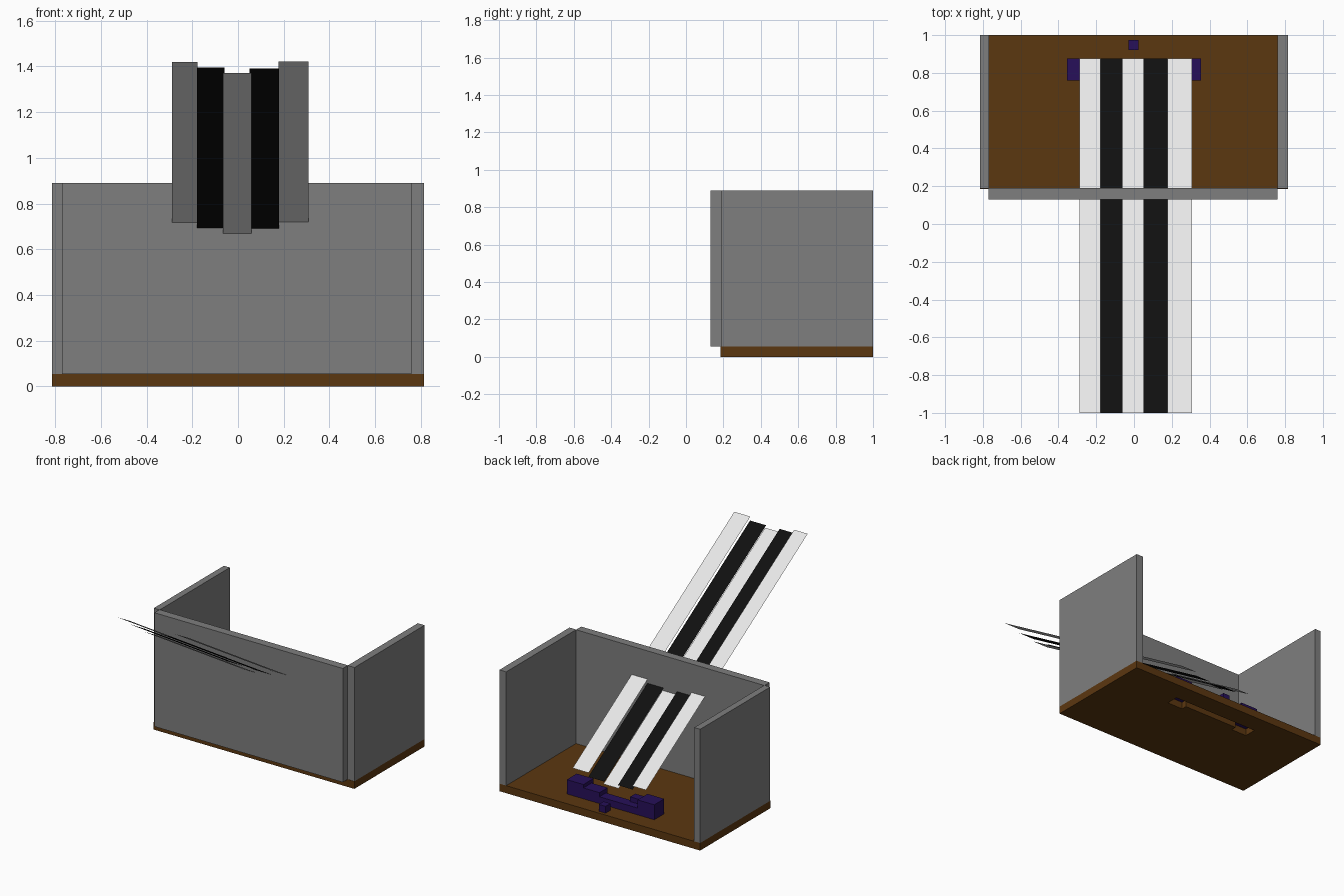
import bpy

if "Cube" in bpy.data.objects:
    bpy.data.objects.remove(bpy.data.objects["Cube"], do_unlink=True)


def material(name, rgb):
    m = bpy.data.materials.new(name)
    m.use_nodes = True
    color = (*rgb, 1)
    m.diffuse_color = color
    m.node_tree.nodes["Principled BSDF"].inputs["Base Color"].default_value = color
    return m


brown = material("brown wood", (0.105, 0.038, 0.005))
grey = material("grey wall", (0.21, 0.21, 0.21))
purple = material("dark purple", (0.02, 0.005, 0.1))
white = material("white stripe", (0.8, 0.8, 0.8))
black = material("black stripe", (0.005, 0.005, 0.005))


def mesh_object(name, verts, faces, mat):
    mesh = bpy.data.meshes.new(name)
    mesh.from_pydata(verts, [], faces)
    mesh.materials.append(mat)
    ob = bpy.data.objects.new(name, mesh)
    bpy.context.collection.objects.link(ob)
    return ob


def box(name, xs, ys, zs, mat):
    verts = [(x, y, z) for x in xs for y in ys for z in zs]
    faces = [(0, 1, 3, 2), (4, 6, 7, 5), (0, 4, 5, 1),
             (2, 3, 7, 6), (0, 2, 6, 4), (1, 5, 7, 3)]
    return mesh_object(name, verts, faces, mat)


# Open-backed tray: floor and three walls
FLOOR = 0.055
TOP = 0.89
floor = box("floor", (-0.815, 0.815), (0.185, 1), (0, FLOOR), brown)
box("front_wall", (-0.77, 0.76), (0.13, 0.19), (FLOOR, TOP), grey)
box("right_wall", (-0.815, -0.767), (0.187, 1), (FLOOR, TOP), grey)
box("left_wall", (0.76, 0.815), (0.187, 1), (FLOOR, TOP), grey)

# Slots through the floor under the stepped bracket
slots = [("left", (0.22, 0.345), (0.77, 0.86)),
         ("middle", (-0.23, 0.23), (0.81, 0.86)),
         ("right", (-0.345, -0.22), (0.77, 0.86))]
for side, xs, ys in slots:
    cutter = box(side + "_slot_cutter", xs, ys, (-0.05, 0.08), brown)
    cutter.hide_render = True
    cutter.hide_set(True)
    cutter.display_type = 'WIRE'
    mod = floor.modifiers.new(side + "_slot", 'BOOLEAN')
    mod.operation = 'DIFFERENCE'
    mod.solver = 'EXACT'
    mod.object = cutter
# Bake the slots and drop the cutters
bpy.context.view_layer.update()
cut = bpy.data.meshes.new_from_object(
    floor.evaluated_get(bpy.context.evaluated_depsgraph_get()))
floor.modifiers.clear()
floor.data = cut
for side, xs, ys in slots:
    bpy.data.objects.remove(bpy.data.objects[side + "_slot_cutter"])

# Stepped bracket on the floor
BASE = 0.05
box("bracket_left_end", (0.22, 0.355), (0.76, 0.875), (BASE, 0.16), purple)
box("bracket_left_step", (0.09, 0.22), (0.78, 0.875), (BASE, 0.135), purple)
box("bracket_middle", (-0.22, 0.09), (0.8, 0.875), (BASE, 0.105), purple)
box("bracket_right_step", (-0.22, -0.12), (0.76, 0.82), (BASE, 0.14), purple)
box("bracket_right_end", (-0.355, -0.22), (0.76, 0.875), (BASE, 0.165), purple)
box("small_block", (-0.03, 0.025), (0.92, 0.975), (BASE, 0.105), purple)

# Sloping paper-thin stripes: x range, height at the raised end
stripes = [("right_outer_stripe", -0.288, -0.178, 1.42, white),
           ("right_dark_stripe", -0.18, -0.06, 1.395, black),
           ("centre_stripe", -0.066, 0.058, 1.372, white),
           ("left_dark_stripe", 0.05, 0.18, 1.392, black),
           ("left_outer_stripe", 0.178, 0.308, 1.422, white)]
DROP = 1.165
for name, x0, x1, z, mat in stripes:
    mesh_object(name, [(x0, -1, z), (x1, -1, z),
                       (x1, 0.875, z - DROP), (x0, 0.875, z - DROP)],
                [(0, 1, 2, 3)], mat)
